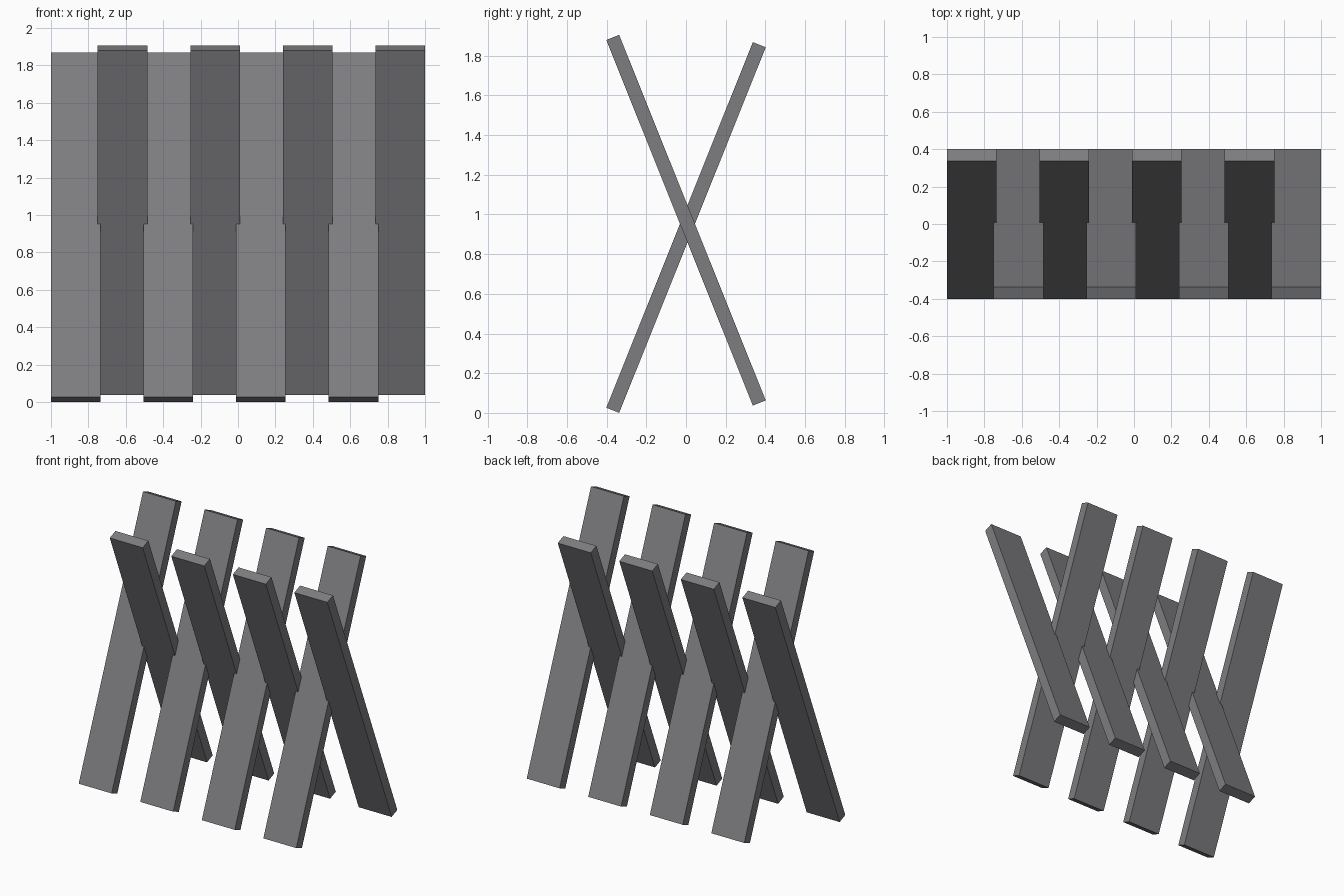
import bpy, math
from mathutils import Matrix, Vector

if "Cube" in bpy.data.objects:
    bpy.data.objects.remove(bpy.data.objects["Cube"])

# Dimensions
WIDTH, THICK, LENGTH = 0.265, 0.07, 1.985
TILT = math.radians(21.85)
STEP, COUNT = 0.495, 4
RAISE = 0.037            # the crossing row sits slightly higher

grey = bpy.data.materials.new("dark grey")
grey.diffuse_color = (0.205, 0.205, 0.22, 1)
grey.use_nodes = True
grey.node_tree.nodes["Principled BSDF"].inputs["Base Color"].default_value = grey.diffuse_color


def plank(name, x, z, tilt):
    """Straight board tilted about the x axis."""
    bpy.ops.mesh.primitive_cube_add(size=1)
    ob = bpy.context.object
    ob.name = name
    ob.data.transform(Matrix.Diagonal((WIDTH, THICK, LENGTH, 1)))
    ob.location = Vector((x, 0, z))
    ob.rotation_euler.x = tilt
    ob.data.materials.append(grey)


# Two rows of boards, interleaved along x and crossing like an X
mid = (LENGTH * math.cos(TILT) + THICK * math.sin(TILT)) / 2
for i in range(COUNT):
    x = -1 + WIDTH / 2 + i * STEP
    plank(f"back_leaning_plank_{i + 1}", x, mid, -TILT)
    plank(f"front_leaning_plank_{i + 1}", -x, mid + RAISE, TILT)
